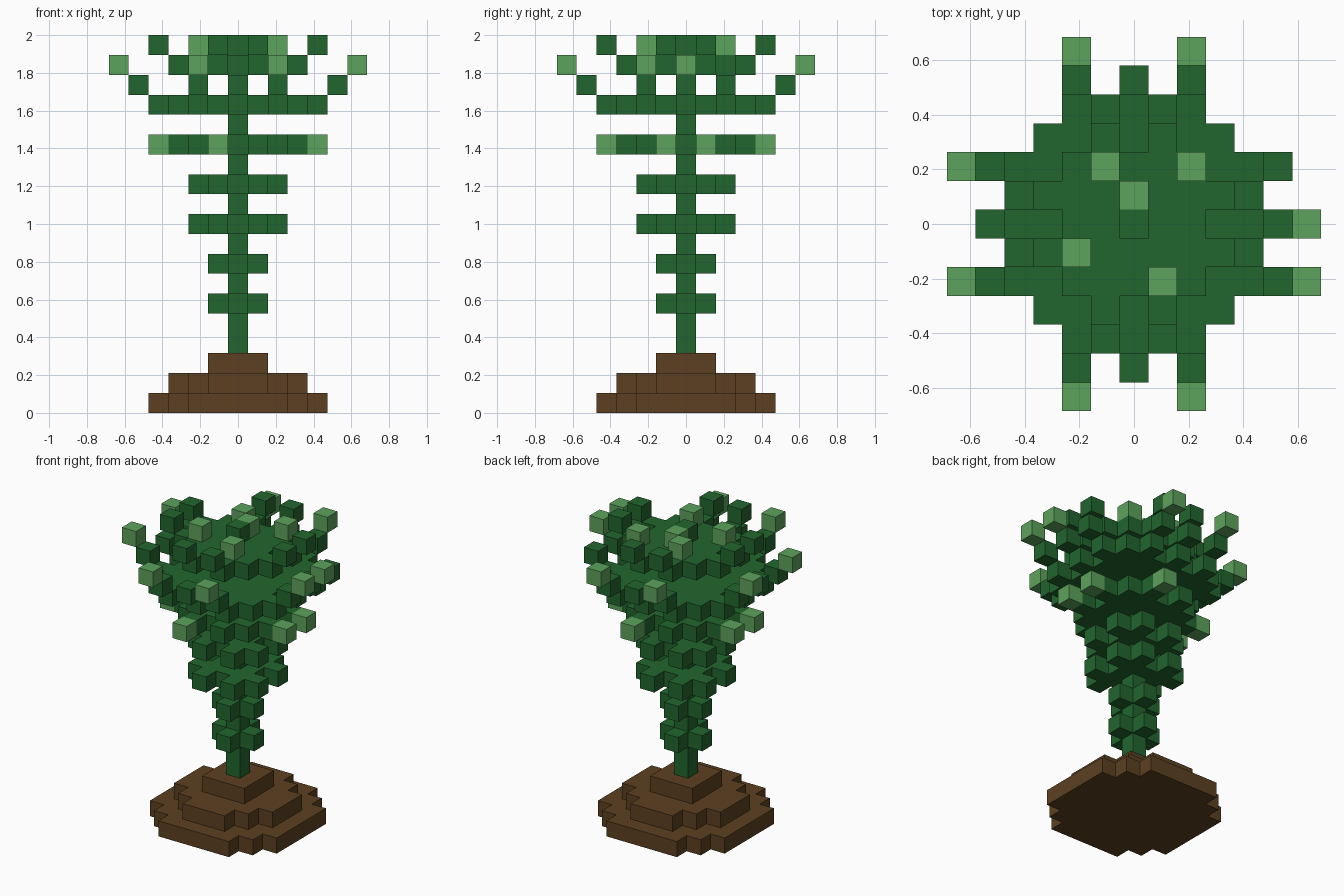
import bpy, bmesh
from mathutils import Vector

cube = bpy.data.objects.get("Cube")
if cube:
    bpy.data.objects.remove(cube, do_unlink=True)

V = 2 / 19  # edge length of one block


def material(name, rgb):
    lin = [((c / 255 + 0.055) / 1.055) ** 2.4 for c in rgb] + [1.0]
    m = bpy.data.materials.new(name)
    m.use_nodes = True
    m.diffuse_color = lin
    bsdf = m.node_tree.nodes["Principled BSDF"]
    bsdf.inputs["Base Color"].default_value = lin
    bsdf.inputs["Roughness"].default_value = 0.9
    return m


SOIL = material("soil brown", (92, 64, 33))
DARK = material("dark leaf green", (34, 102, 46))
LIGHT = material("light tip green", (93, 163, 93))


def disc(r2, notch=None):
    """Blocks within a squared radius, minus an optional set of notches."""
    n = range(-5, 6)
    return {(x, y) for x in n for y in n if x * x + y * y <= r2} - (notch or set())


def ring(a, b):
    """All mirrored and swapped copies of one block position."""
    return {(s * x, t * y) for x, y in ((a, b), (b, a)) for s in (1, -1) for t in (1, -1)}


parts = {}   # name -> (blocks, material)
filled = set()


def add(name, mat, layers):
    blocks = {(x, y, z) for z, cells in layers.items() for x, y in cells} - filled
    parts[name] = (blocks, mat)
    filled.update(blocks)


# Stepped soil mound
add("soil_mound", SOIL, {0: disc(20), 1: disc(10), 2: disc(2)})

# Central stem
add("stem", DARK, {z: {(0, 0)} for z in range(3, 19)})

# Leaf tiers, widening upward
small, medium = disc(1), disc(5, ring(2, 0))
large = disc(10, ring(3, 0))
widest = disc(20, ring(4, 1))
for z, cells in {5: small, 7: small, 9: medium, 11: medium,
                 13: large, 15: widest, 17: large}.items():
    add(f"leaf_tier_{z}", DARK, {z: cells})

# Upturned leaf ends
add("outer_leaf_ends", DARK, {16: ring(5, 0) | ring(5, 2)})
add("upper_leaf_ends", DARK, {18: ring(4, 1)})

# Pale new growth
add("lower_tips", LIGHT, {13: ring(4, 1) - {(1, -4), (-1, 4)}})
add("outer_tips", LIGHT, {17: (ring(6, 2) - {(6, 2)}) | {(6, 0)}})
add("crown_tips", LIGHT, {18: {(-1, 2), (2, 2), (0, 1), (-2, -1), (1, -2)}})


def build(name, blocks, mat):
    bm = bmesh.new()
    for b in sorted(blocks):
        centre = Vector((b[0], b[1], b[2] + 0.5))
        for axis in range(3):
            for s in (1, -1):
                n = Vector((0, 0, 0))
                n[axis] = s
                if tuple(int(c + d) for c, d in zip(b, n)) in filled:
                    continue
                # Exposed side of the block, wound outward
                u = Vector((0, 0, 0))
                u[(axis + 1) % 3] = 0.5
                w = n.cross(u)
                mid = centre + n * 0.5
                bm.faces.new([bm.verts.new((mid + i * u + j * w) * V)
                              for i, j in ((-1, -1), (1, -1), (1, 1), (-1, 1))])
    bmesh.ops.remove_doubles(bm, verts=bm.verts[:], dist=1e-4)
    mesh = bpy.data.meshes.new(name)
    bm.to_mesh(mesh)
    bm.free()
    mesh.materials.append(mat)
    bpy.context.collection.objects.link(bpy.data.objects.new(name, mesh))


for name, (blocks, mat) in parts.items():
    build(name, blocks, mat)
